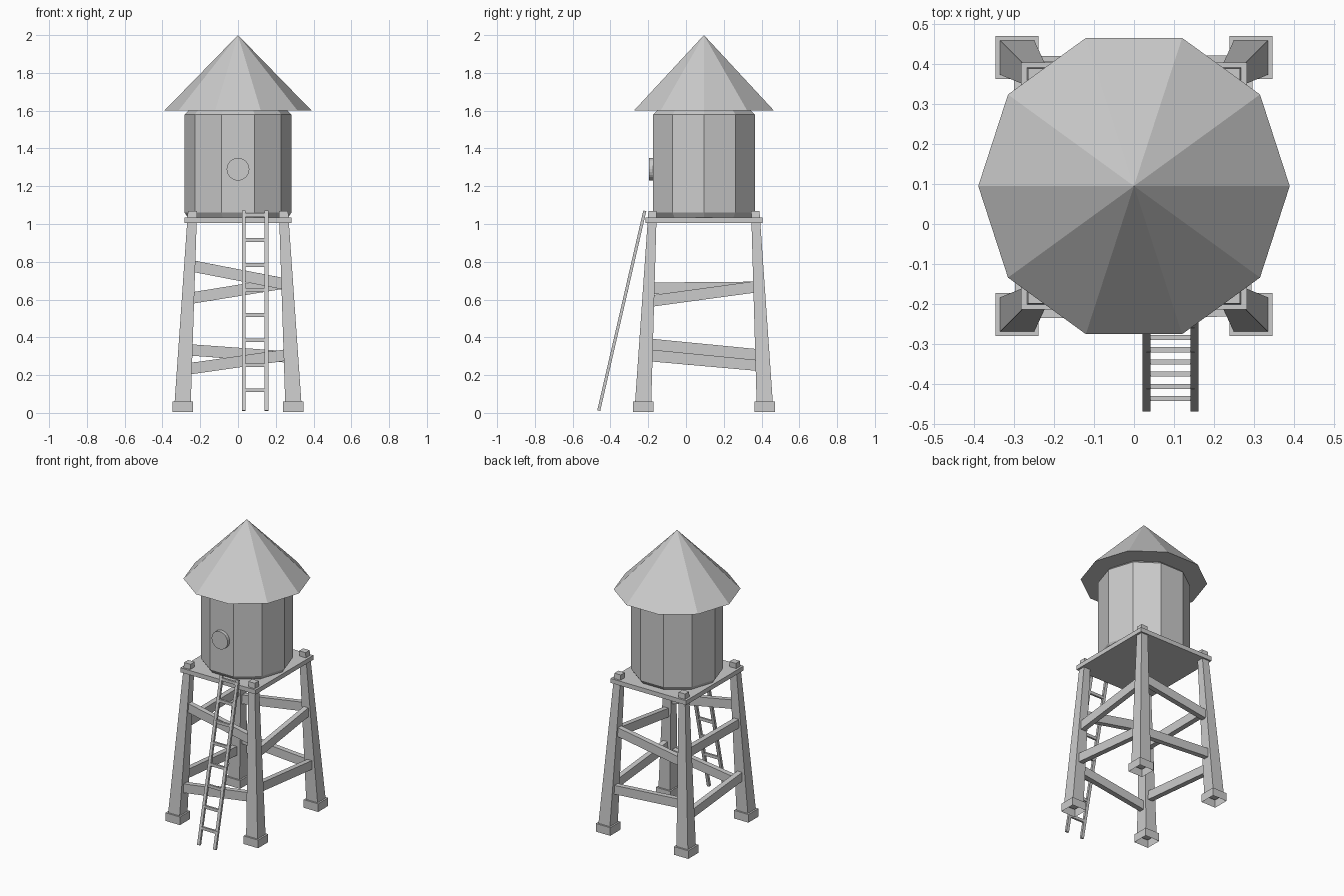
import bpy, bmesh, math
from mathutils import Vector

if "Cube" in bpy.data.objects:
    bpy.data.objects.remove(bpy.data.objects["Cube"])

CY = 0.095                      # tower axis, the ladder leans out in front
GREY = (0.6, 0.6, 0.6, 1)
grey = bpy.data.materials.new("light_grey")
grey.use_nodes = True
grey.diffuse_color = GREY
grey.node_tree.nodes["Principled BSDF"].inputs["Base Color"].default_value = GREY


def finish(name, bm):
    bmesh.ops.recalc_face_normals(bm, faces=bm.faces)
    mesh = bpy.data.meshes.new(name)
    bm.to_mesh(mesh)
    bm.free()
    mesh.materials.append(grey)
    obj = bpy.data.objects.new(name, mesh)
    bpy.context.collection.objects.link(obj)
    return obj


def loft(name, rings, cap_bottom=True):
    """Skin a list of equal-length point rings, closing both ends."""
    bm = bmesh.new()
    loops = [[bm.verts.new(p) for p in ring] for ring in rings]
    n = len(loops[0])
    for low, high in zip(loops, loops[1:]):
        for i in range(n):
            j = (i + 1) % n
            bm.faces.new((low[i], low[j], high[j], high[i]))
    if cap_bottom:
        bm.faces.new(loops[0])
    bm.faces.new(loops[-1])
    bmesh.ops.remove_doubles(bm, verts=bm.verts, dist=0.0001)
    return finish(name, bm)


def rect(x, y, z, hx, hy):
    return [(x + sx * hx, y + sy * hy, z)
            for sx, sy in ((-1, -1), (1, -1), (1, 1), (-1, 1))]


def polygon(radius, z, sides=10):
    return [(radius * math.cos(i * math.tau / sides),
             CY + radius * math.sin(i * math.tau / sides), z) for i in range(sides)]


def beam(name, a, b, wide, high):
    """Square-cut bar between two points, wide sideways and high upright."""
    a, b = Vector(a), Vector(b)
    side = (b - a).cross(Vector((0, 0, 1))).normalized()
    up = side.cross(b - a).normalized()
    corners = [side * (s * wide / 2) + up * (u * high / 2)
               for s, u in ((-1, -1), (1, -1), (1, 1), (-1, 1))]
    return loft(name, [[p + c for c in corners] for p in (a, b)])


def leg_centre(sx, sy, z):
    t = (z - 0.05) / 1.02
    return Vector((sx * (0.293 - 0.052 * t), CY + sy * (0.322 - 0.050 * t), z))


# Roof and tank
loft("roof", [polygon(0.39, 1.6), polygon(0.00001, 2.0)])
loft("tank", [polygon(0.262, 1.03), polygon(0.283, 1.06),
              polygon(0.283, 1.58), polygon(0.255, 1.606)])

# Round hatch on the tank front
hatch_rings = [[(0.06 * math.cos(a * math.tau / 24), y, 1.29 + 0.06 * math.sin(a * math.tau / 24))
                for a in range(24)] for y in (-0.165, -0.197)]
loft("hatch", hatch_rings)

# Platform
loft("platform", [rect(0, CY, z, 0.283, 0.309) for z in (1.005, 1.035)])

# Legs poke through the platform; feet are open underneath
for sx, x_name in ((-1, "right"), (1, "left")):
    for sy, y_name in ((-1, "front"), (1, "back")):
        tag = f"{y_name}_{x_name}"
        low, top = leg_centre(sx, sy, 0.05), leg_centre(sx, sy, 1.07)
        loft("leg_" + tag, [rect(*low, 0.043, 0.043), rect(*top, 0.024, 0.022)])
        loft("foot_" + tag, [rect(low.x, low.y, z, 0.054, 0.054) for z in (0.005, 0.06)],
             cap_bottom=False)

# Slanted braces: (side, start corner, end corner, heights of the two bars)
BRACES = (
    ("front", (-1, -1), (1, -1), ((0.78, 0.68), (0.23, 0.31))),
    ("back", (-1, 1), (1, 1), ((0.605, 0.69), (0.335, 0.295))),
    ("left", (1, -1), (1, 1), ((0.59, 0.67), (0.365, 0.305))),
    ("right", (-1, -1), (-1, 1), ((0.66, 0.665), (0.305, 0.25))),
)
for side, start, end, bars in BRACES:
    for level, (za, zb) in zip(("upper", "lower"), bars):
        beam(f"{side}_{level}_brace", leg_centre(*start, za), leg_centre(*end, zb), 0.035, 0.06)

# Ladder
foot, head = Vector((0, -0.462, 0.012)), Vector((0, -0.218, 1.07))
for x, name in ((0.031, "right"), (0.151, "left")):
    offset = Vector((x, 0, 0))
    beam("ladder_rail_" + name, foot + offset, head + offset, 0.02, 0.016)
for i in range(8):
    p = foot.lerp(head, (0.108 + 0.1325 * i) / 1.058)
    beam("ladder_rung", p + Vector((0.031, 0, 0)), p + Vector((0.151, 0, 0)), 0.013, 0.02)
